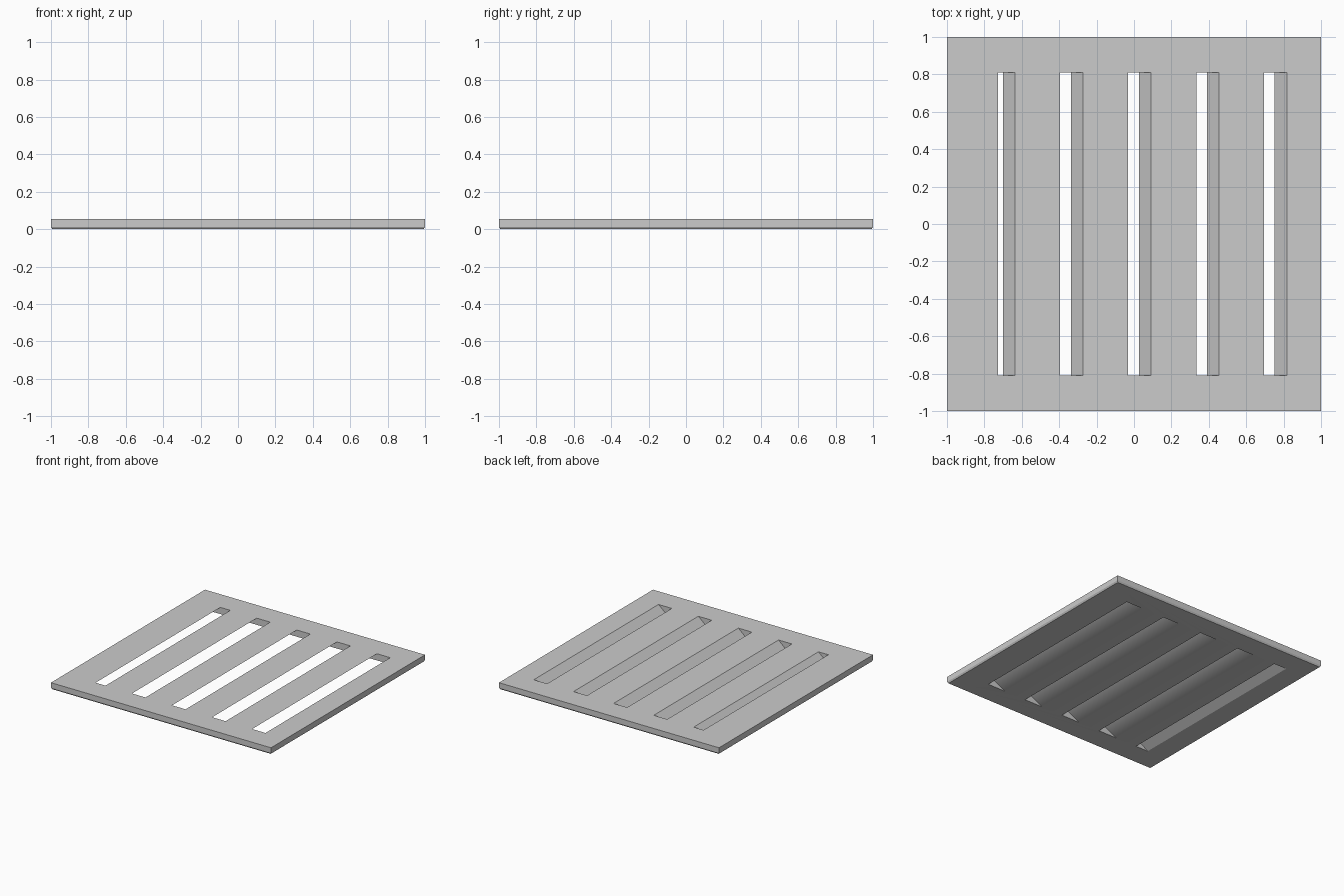
import bpy, bmesh, math

if "Cube" in bpy.data.objects:
    bpy.data.objects.remove(bpy.data.objects["Cube"])

T = 0.055      # plate thickness
SLOT_Y = 0.81  # half length of the slots


def mesh_object(name, bm):
    bmesh.ops.recalc_face_normals(bm, faces=bm.faces)
    me = bpy.data.meshes.new(name)
    bm.to_mesh(me)
    bm.free()
    ob = bpy.data.objects.new(name, me)
    bpy.context.collection.objects.link(ob)
    return ob


# Square plate, with a small chamfer around the underside
bm = bmesh.new()
rings = [[bm.verts.new((sx * h, sy * h, z)) for sx, sy in ((-1, -1), (1, -1), (1, 1), (-1, 1))]
         for h, z in ((0.992, 0), (1, 0.013), (1, T))]
bm.faces.new(rings[0])
bm.faces.new(rings[-1])
for a, b in zip(rings, rings[1:]):
    for i in range(4):
        j = (i + 1) % 4
        bm.faces.new((a[i], a[j], b[j], b[i]))
plate = mesh_object("vent_plate", bm)

# Slanted slot cutters: top left, top right, bottom left, bottom right
slots = [(-0.727, -0.637, -0.815, -0.70),
         (-0.396, -0.274, -0.502, -0.336),
         (-0.032, 0.091, -0.138, 0.028),
         (0.333, 0.455, 0.227, 0.391),
         (0.696, 0.817, 0.590, 0.752)]
bm = bmesh.new()
for tl, tr, bl, br in slots:
    ends = []
    for y in (-SLOT_Y, SLOT_Y):
        ring = []
        for t, b, z in ((tl, bl, T + 0.02), (tr, br, T + 0.02), (tr, br, -0.02), (tl, bl, -0.02)):
            ring.append(bm.verts.new((b + (t - b) * z / T, y, z)))
        ends.append(ring)
        bm.faces.new(ring)
    for i in range(4):
        j = (i + 1) % 4
        bm.faces.new((ends[0][i], ends[0][j], ends[1][j], ends[1][i]))
cutter = mesh_object("slot_cutter", bm)
cutter.hide_render = True

# Cut the slots and drop the helper
mod = plate.modifiers.new("slots", "BOOLEAN")
mod.operation = 'DIFFERENCE'
mod.solver = 'EXACT'
mod.object = cutter
bpy.ops.object.select_all(action='DESELECT')
bpy.context.view_layer.objects.active = plate
plate.select_set(True)
bpy.ops.object.modifier_apply(modifier=mod.name)
bpy.data.objects.remove(cutter)
bpy.ops.object.shade_smooth_by_angle(angle=math.radians(30))
